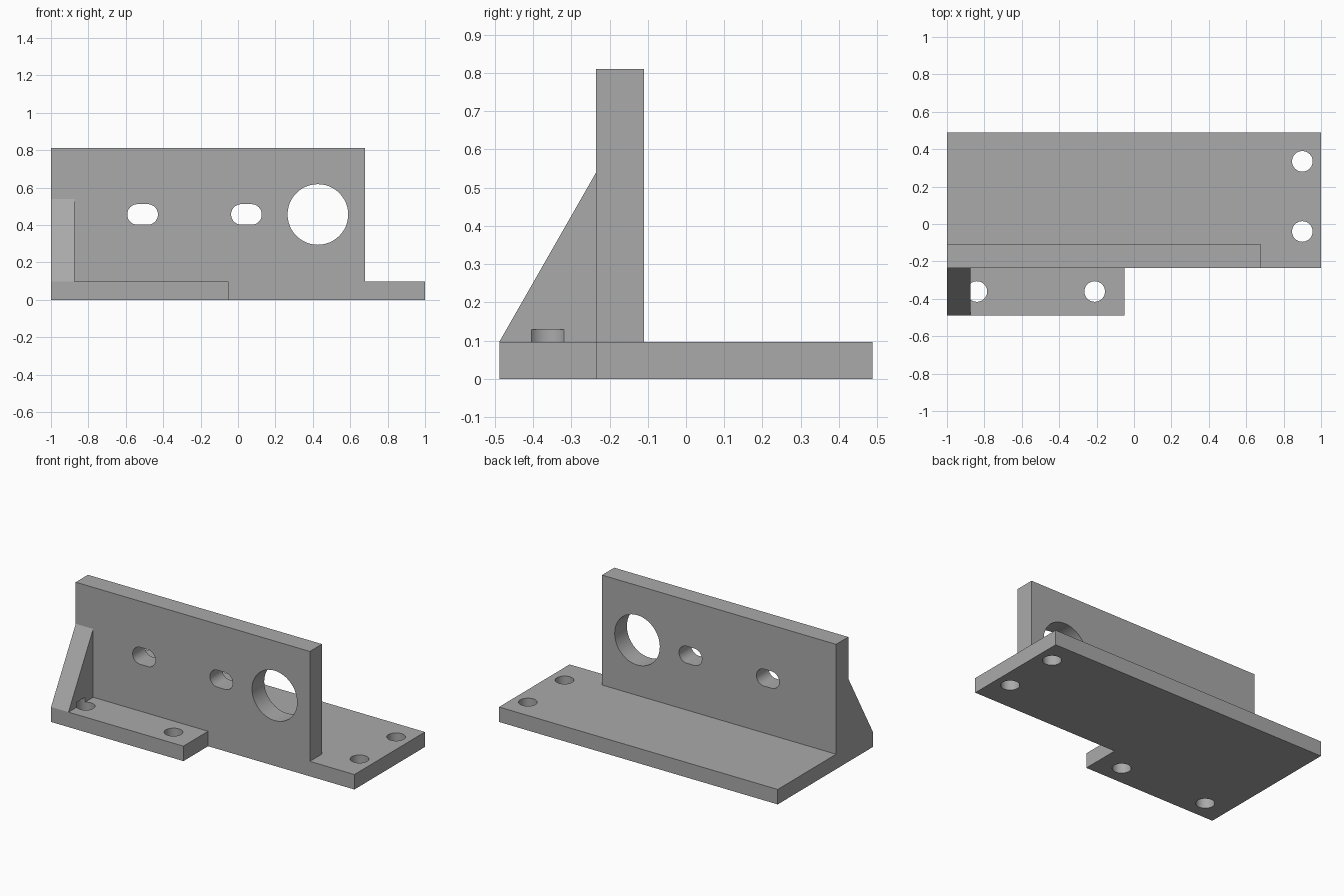
import bpy, bmesh, math
from mathutils import Vector

cube = bpy.data.objects.get("Cube")
if cube:
    bpy.data.objects.remove(cube, do_unlink=True)

# Main dimensions
LEFT, BASE_TOP, WALL_TOP = -1.0, 0.097, 0.81
FRONT, WALL_FRONT, WALL_BACK, BACK = -0.488, -0.235, -0.11, 0.488
HOLE_R, HOLE_Z = 0.055, 0.456

grey = bpy.data.materials.new("machined_grey")
grey.use_nodes = True
grey.diffuse_color = (0.4, 0.4, 0.4, 1)
grey.node_tree.nodes["Principled BSDF"].inputs["Base Color"].default_value = (0.4, 0.4, 0.4, 1)


def prism(name, points, direction):
    """Extrude a closed outline of 3D points along a direction."""
    bm = bmesh.new()
    face = bm.faces.new([bm.verts.new(p) for p in points])
    moved = bmesh.ops.extrude_face_region(bm, geom=[face])["geom"]
    bmesh.ops.translate(bm, vec=Vector(direction),
                        verts=[v for v in moved if isinstance(v, bmesh.types.BMVert)])
    bmesh.ops.recalc_face_normals(bm, faces=bm.faces[:])
    mesh = bpy.data.meshes.new(name)
    bm.to_mesh(mesh)
    bm.free()
    mesh.materials.append(grey)
    obj = bpy.data.objects.new(name, mesh)
    bpy.context.collection.objects.link(obj)
    return obj


def slot_outline(cx, cy, radius, half_straight=0.0, steps=24):
    """Circle, or a rounded slot when half_straight is above zero."""
    pts = []
    for side in (1, -1):
        for i in range(steps + 1 if half_straight else steps):
            a = math.pi * i / steps - side * math.pi / 2
            pts.append((cx + side * half_straight + radius * math.cos(a),
                        cy + radius * math.sin(a)))
    return pts


def combine(target, tool, operation):
    mod = target.modifiers.new(operation.lower(), "BOOLEAN")
    mod.operation, mod.solver, mod.object = operation, "EXACT", tool
    bpy.context.view_layer.objects.active = target
    bpy.ops.object.modifier_apply(modifier=mod.name)
    bpy.data.objects.remove(tool, do_unlink=True)


# Base plate with the front tab
bracket = prism("mounting_bracket", [(x, y, 0) for x, y in (
    (LEFT, FRONT), (-0.05, FRONT), (-0.05, WALL_FRONT),
    (1, WALL_FRONT), (1, BACK), (LEFT, BACK))], (0, 0, BASE_TOP))

# Upright wall and end gusset in one side profile each
wall = prism("wall", [(LEFT, y, z) for y, z in (
    (WALL_FRONT, BASE_TOP), (WALL_BACK, BASE_TOP),
    (WALL_BACK, WALL_TOP), (WALL_FRONT, WALL_TOP))], (1.68, 0, 0))
gusset = prism("gusset", [(LEFT, y, z) for y, z in (
    (FRONT, BASE_TOP), (WALL_FRONT, BASE_TOP), (WALL_FRONT, 0.54))], (0.125, 0, 0))
for part in (wall, gusset):
    combine(bracket, part, "UNION")

# Bolt holes through the base; the left one also clears a pocket in the gusset
for x, y in ((-0.84, -0.361), (-0.21, -0.361), (0.9, 0.335), (0.9, -0.04)):
    outline = [(px, py, -0.1) for px, py in slot_outline(x, y, HOLE_R)]
    combine(bracket, prism("bolt_cutter", outline, (0, 0, 0.229)), "DIFFERENCE")

# Two slots and the large bore through the wall
for x, radius, straight in ((-0.51, HOLE_R, 0.027), (0.045, HOLE_R, 0.027), (0.427, 0.162, 0)):
    outline = [(px, -0.4, pz) for px, pz in slot_outline(x, HOLE_Z, radius, straight)]
    combine(bracket, prism("wall_cutter", outline, (0, 0.5, 0)), "DIFFERENCE")

# Smooth bores with sharp rims
bpy.ops.object.select_all(action="DESELECT")
bracket.select_set(True)
bpy.context.view_layer.objects.active = bracket
bpy.ops.object.shade_smooth_by_angle(angle=math.radians(25))
